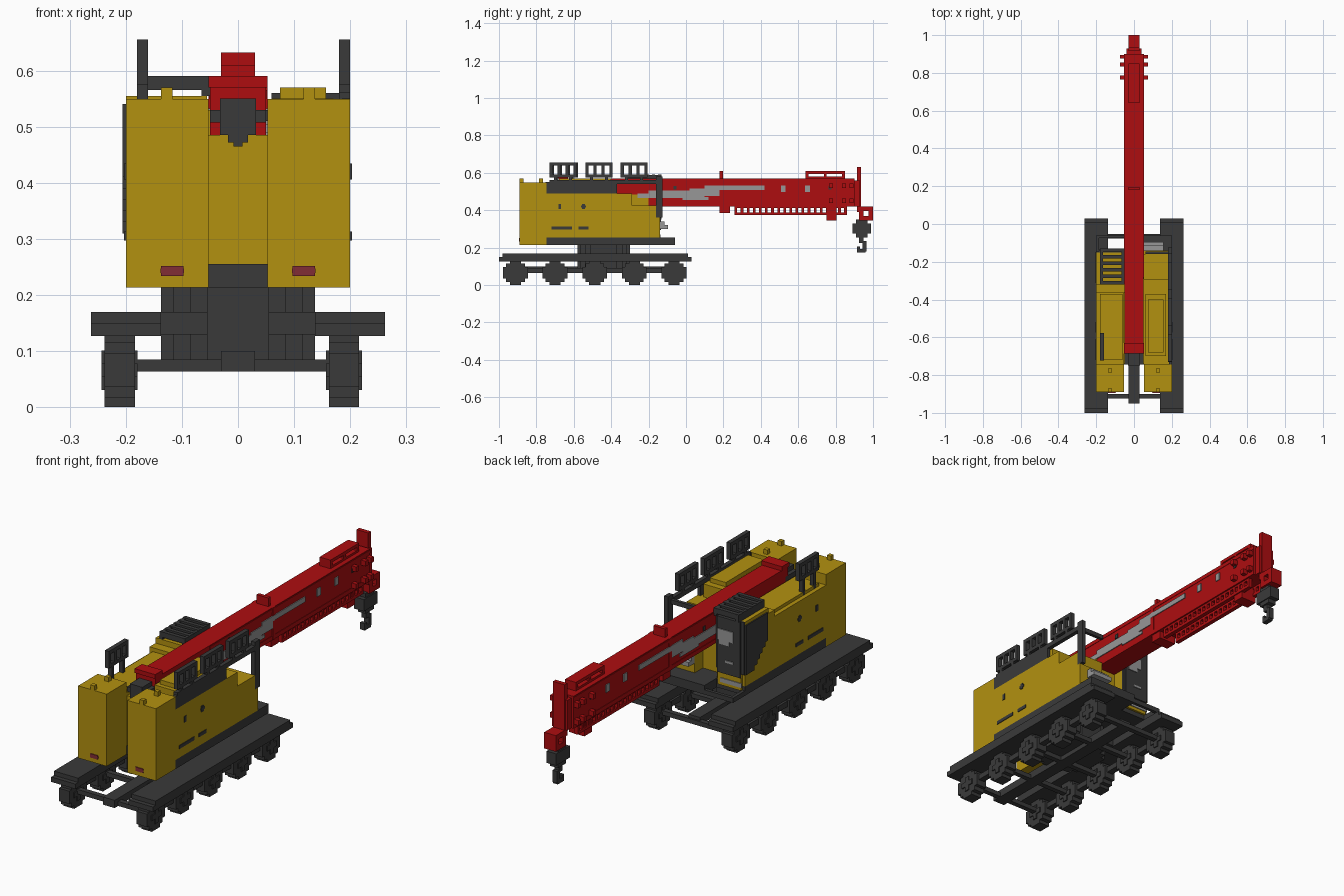
import bpy, bmesh
from mathutils import Vector

cube = bpy.data.objects.get("Cube")
if cube:
    bpy.data.objects.remove(cube, do_unlink=True)


def material(name, color):
    mat = bpy.data.materials.new(name)
    mat.use_nodes = True
    mat.diffuse_color = (*color, 1)
    mat.node_tree.nodes["Principled BSDF"].inputs["Base Color"].default_value = (*color, 1)
    return mat


yellow = material("machine yellow", (.45, .285, .005))
red = material("boom red", (.42, .004, .005))
dark = material("charcoal", (.042, .042, .042))
gray = material("light gray", (.31, .31, .31))
maroon = material("lamp maroon", (.22, .026, .035))


def part(name, mat, boxes):
    """One object made of axis-aligned boxes, each given as x, y and z ranges."""
    bm = bmesh.new()
    for ranges in boxes:
        made = bmesh.ops.create_cube(bm, size=1)
        low = Vector([min(r) for r in ranges])
        high = Vector([max(r) for r in ranges])
        for v in made["verts"]:
            v.co = (low + high) / 2 + v.co * (high - low)
    mesh = bpy.data.meshes.new(name)
    bm.to_mesh(mesh)
    bm.free()
    mesh.materials.append(mat)
    obj = bpy.data.objects.new(name, mesh)
    bpy.context.collection.objects.link(obj)
    return obj


def box(name, mat, x, y, z):
    return part(name, mat, [(x, y, z)])


def around(center, half):
    return (center - half, center + half)


def window_frame(x, y, z, count, bar):
    """Boxes for an upright frame along y with a row of open windows."""
    boxes = [(x, y, (z[0], z[0] + bar)), (x, y, (z[1] - bar, z[1]))]
    step = (y[1] - y[0] - bar) / count
    for i in range(count + 1):
        start = y[0] + i * step
        boxes.append((x, (start, start + bar), z))
    return boxes


# Undercarriage: running boards, wheels, beams and turntable
wheel_rows = [-.912 + i * .212 for i in range(5)]
for side, name in ((-1, "right"), (1, "left")):
    edge = (side * .137, side * .262)
    part(name + "_running_board", dark, [
        (edge, (-1, .03), (.127, .15)),
        (edge, (-.98, .01), (.15, .17))])
    hub_x = -.211 if side < 0 else .189
    part(name + "_axle_rail", dark, [(around(hub_x, .015), (-.91, -.06), (.064, .09))])
    for number, y in enumerate(wheel_rows):
        tire, face = around(hub_x, .027), around(hub_x, .032)
        boxes = [(tire, around(y, a), around(.066, b))
                 for a, b in ((.066, .03), (.05, .05), (.03, .066))]
        boxes += [(face, around(y, a), around(.066, b)) for a, b in ((.035, .012), (.012, .035))]
        boxes += [(tire, around(y, .03), (.1, .14))]
        part(f"{name}_wheel_{number}", dark, boxes)
part("cross_beams", dark, [((-.19, .17), around(y, .012), (.064, .085)) for y in wheel_rows])
box("spine_beam", dark, around(0, .03), (-.95, -.06), (.064, .1))
part("turntable", dark, [
    (around(0, a), around(-.44, b), (.085, .215))
    for a, b in ((.137, .07), (.115, .1), (.085, .125), (.055, .14))])
box("turntable_arms", dark, around(0, .14), around(-.44, .13), (.13, .17))

# Rotating deck
part("upper_deck", dark, [
    (around(0, .2), (-.745, -.15), (.213, .255)),
    ((-.053, .2), (-.15, -.06), (.213, .255)),
    ((-.2, -.05), (-.075, -.06), (.213, .235)),
    ((-.2, -.185), (-.15, -.06), (.213, .235))])

# Counterweights with lifting lugs and rear lamps
for side, name in ((-1, "right"), (1, "left")):
    block = [((side * .053, side * .2), (-.89, -.745), (.213, .549))]
    block += [(around(side * .127, .01), around(y, .01), (.549, .57)) for y in (-.88, -.775)]
    part(name + "_counterweight", yellow, block)
    lamp = side * .117
    part(name + "_rear_lamp", maroon, [
        (around(lamp, .02), (-.894, -.889), around(.243, .009)),
        (around(lamp, .013 * 1.6), (-.893, -.889), around(.243, .004))])

# Machinery housing
box("center_housing", yellow, around(0, .053), (-.74, -.2), (.25, .485))
part("left_housing", yellow, [
    ((.053, .2), (-.745, -.29), (.255, .49)),
    ((.053, .2), (-.29, -.16), (.255, .425)),
    ((.053, .2), (-.16, -.14), (.255, .36)),
    ((.06, .17), (-.7, -.37), (.49, .55)),
    ((.075, .157), (-.68, -.4), (.55, .57))])
part("right_housing", yellow, [
    ((-.2, -.053), (-.745, -.33), (.255, .5)),
    ((-.2, -.04), (-.365, -.32), (.255, .53)),
    ((-.18, -.06), (-.72, -.37), (.5, .515))])
for side, name in ((-1, "right"), (1, "left")):
    skin = (side * .199, side * .203)
    part(name + "_vents", dark, [
        (skin, (-.72, -.61), around(.305, .008)),
        (skin, (-.575, -.52), around(.305, .008)),
        (skin, around(-.675, .008), around(.42, .014)),
        (skin, around(-.548, .008), around(.42, .014)),
        (skin, around(-.548, .014), around(.42, .005))])
part("entry_steps", gray, [
    ((.053, .157), (-.14, -.095), (.3, .32)),
    ((.053, .157), (-.14, -.115), (.32, .34))])

# Guard rail and barrier panels
part("guard_rail", dark, [
    ((.185, .2), (-.745, -.37), (.49, .55)),
    ((.18, .2), (-.73, -.14), (.54, .562)),
    ((.18, .2), (-.16, -.125), (.36, .58)),
    ((.06, .2), (-.16, -.145), (.54, .56))])
for number, y in enumerate((-.657, -.465, -.277)):
    panel = window_frame((.18, .2), around(y, .072), (.575, .655), 3, .017)
    panel += [((.18, .2), around(y + d, .008), (.55, .58)) for d in (-.04, .04)]
    part(f"left_barrier_{number}", dark, panel)
panel = window_frame((-.18, -.16), around(-.65, .072), (.575, .655), 3, .017)
panel += [((-.18, -.16), around(-.65 + d, .008), (.5, .58)) for d in (-.04, .04)]
part("right_barrier", dark, panel)

# Operator cab with wraparound glass and a slatted roof
part("cab", yellow, [
    ((-.2, -.055), (-.32, -.15), (.235, .555)),
    ((-.185, -.065), (-.15, -.14), (.235, .55))])
part("cab_front_glass", dark, [
    ((-.2, -.055), (-.15, -.142), (.31, .555)),
    ((-.185, -.065), (-.142, -.134), (.295, .555))])
glass = []
for i in range(8):
    start = -.15 - i * .02
    bottom = .31 + (0 if i < 3 else (i - 2) * .02)
    glass.append(((-.206, -.199), (start - .02, start), (bottom, .54)))
part("cab_side_glass", dark, glass)
part("cab_reflections", gray, [
    ((-.15, -.07), (-.135, -.13), (.45, .5)),
    ((-.13, -.08), (-.135, -.13), (.43, .45)),
    ((-.15, -.11), (-.135, -.13), (.35, .36)),
    ((-.19, -.08), (-.141, -.136), (.25, .27))])
slats = [((-.18, -.05), around(-.31 + i * .034, .009), (.565, .59)) for i in range(6)]
slats += [(x, (-.32, -.13), (.555, .588)) for x in ((-.18, -.165), (-.065, -.05))]
part("cab_roof_rack", dark, slats)

# Boom foot
part("boom_foot", dark, [
    (around(0, .05), (-.745, -.66), (.507, .53)),
    (around(0, .032), (-.75, -.66), (.485, .55)),
    (around(0, .018), (-.75, -.72), (.472, .485)),
    (around(0, .008), (-.75, -.72), (.465, .472))])

# Telescopic boom
part("boom", red, [
    (around(0, .05), (-.68, -.28), (.485, .57)),
    (around(0, .05), (-.28, .9), (.42, .57)),
    (around(0, .053), (-.685, -.63), (.57, .59)),
    (around(0, .04), (.9, .93), (.42, .56)),
    (around(0, .052), (-.28, .9), (.42, .44)),
    (around(0, .052), (-.28, .9), (.55, .565)),
    (around(0, .053), (.18, .2), (.42, .57)),
    (around(0, .03), (.18, .197), (.57, .61)),
    (around(0, .045), (.18, .235), (.385, .42)),
    (around(0, .04), (.75, .805), (.345, .42))])
lattice = []
for side in (-1, 1):
    lattice += window_frame((side * .025, side * .045), (.26, .86), (.375, .425), 18, .014)
part("boom_lattice", red, lattice)
part("boom_top_rail", red, window_frame(around(0, .028), (.64, .85), (.565, .61), 2, .015))
part("boom_side_pins", red, [
    (around(0, .073), around(y, .01), around(z, .012))
    for y in (.775, .845, .885) for z in (.45, .53)])
part("boom_mast", red, [(around(0, .03), (.915, .935), (.39, .632))])
part("boom_nose", red, window_frame(around(0, .03), (.925, 1), (.345, .42), 1, .024))

# Worn patches and hatches on the boom sides
for side, name in ((-1, "right"), (1, "left")):
    skin = (side * .049, side * .054)
    patches = [(skin, y, z) for y, z in (
        ((-.26, .1), (.465, .49)), ((-.2, .02), (.49, .505)),
        ((.02, .18), (.475, .515)), ((.1, .42), (.508, .532)),
        ((-.02, .12), (.455, .47)))]
    patches += [(skin, around(y, .013), around(.515, .018)) for y in (.52, .65)]
    part(name + "_boom_patches", gray, patches)
    part(name + "_boom_hatch", dark, [(skin, around(y, .008), around(.52, .01)) for y in (-.06, .77)])

# Hook block
part("hook", dark, [
    (around(0, .025), (.89, .99), (.275, .33)),
    (around(0, .02), (.91, .97), (.255, .35)),
    (around(0, .012), (.925, .95), (.225, .26)),
    (around(0, .012), (.945, .965), (.18, .235)),
    (around(0, .012), (.915, .96), (.173, .192)),
    (around(0, .012), (.915, .93), (.18, .205))])
